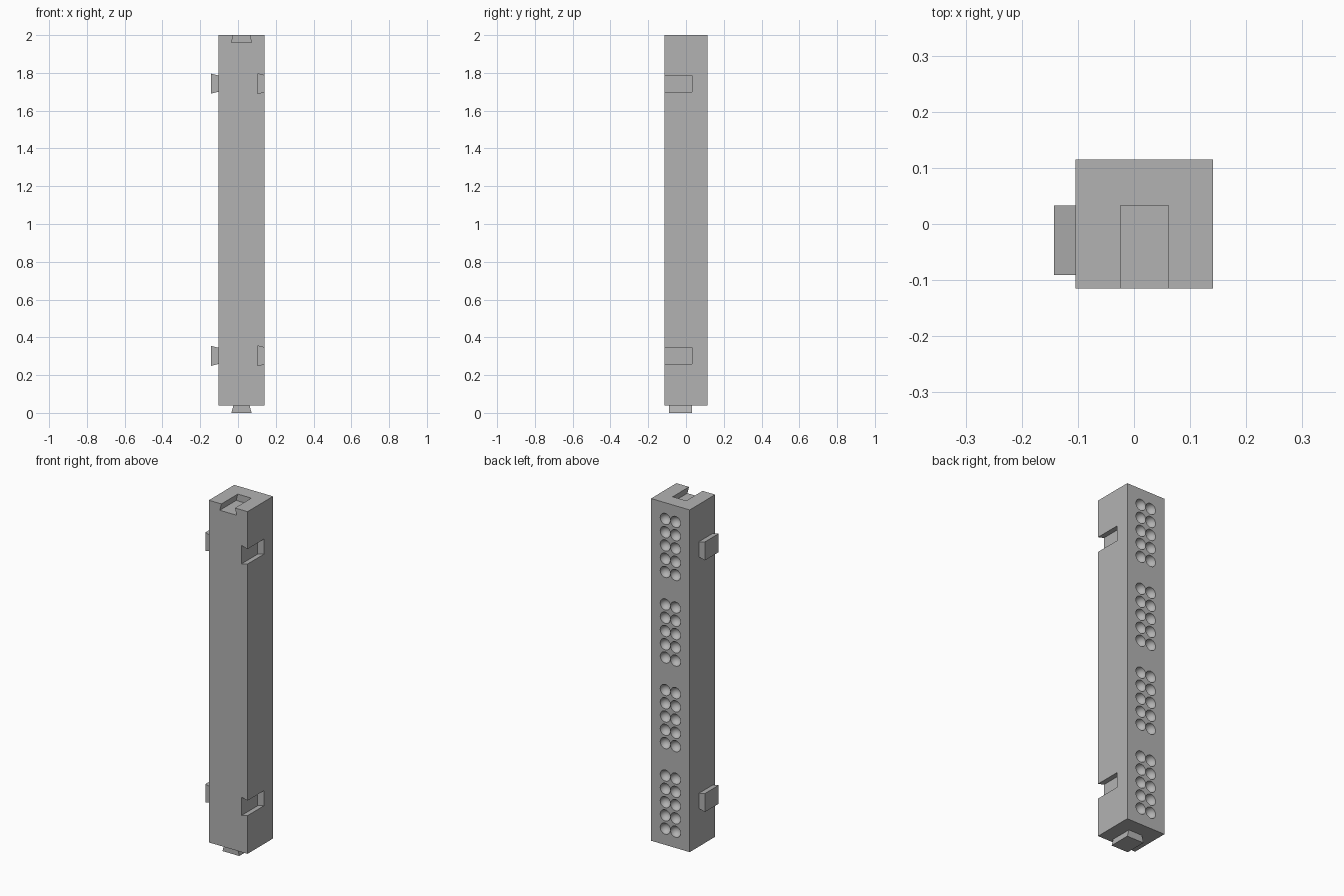
import bpy
import bmesh
from math import radians
from mathutils import Matrix, Vector

if "Cube" in bpy.data.objects:
    bpy.data.objects.remove(bpy.data.objects["Cube"])

grey = bpy.data.materials.new("plain_grey")
grey.use_nodes = True
grey.diffuse_color = (0.45, 0.45, 0.45, 1)
grey.node_tree.nodes["Principled BSDF"].inputs["Base Color"].default_value = grey.diffuse_color

# Main sizes
RIGHT, LEFT, DEPTH = -0.104, 0.141, 0.115
BOTTOM, TOP = 0.04, 2.0
MID_X = (RIGHT + LEFT) / 2
JOINT = 0.039            # height of every dovetail
NARROW, WIDE = 0.043, 0.053
JOINT_BACK = 0.033
JOINT_Z = (0.302, 1.743)


def make_object(name, bm):
    bmesh.ops.recalc_face_normals(bm, faces=bm.faces)
    mesh = bpy.data.meshes.new(name)
    bm.to_mesh(mesh)
    bm.free()
    mesh.materials.append(grey)
    obj = bpy.data.objects.new(name, mesh)
    bpy.context.collection.objects.link(obj)
    return obj


def add_dovetail(bm, origin, out, side, front, start, end):
    """Trapezoid prism along y: narrow at start, widening towards end along out."""
    def half(d):
        return NARROW + (WIDE - NARROW) * d / JOINT
    profile = [(start, -half(start)), (start, half(start)),
               (end, half(end)), (end, -half(end))]
    verts = []
    for d, s in profile:
        p = Vector(origin) + Vector(out) * d + Vector(side) * s
        verts.append(bm.verts.new((p.x, front, p.z)))
    face = bm.faces.new(verts)
    new = bmesh.ops.extrude_face_region(bm, geom=[face])["geom"]
    moved = [v for v in new if isinstance(v, bmesh.types.BMVert)]
    bmesh.ops.translate(bm, verts=moved, vec=(0, JOINT_BACK - front, 0))


X, Z = (1, 0, 0), (0, 0, 1)
DOWN, TO_RIGHT = (0, 0, -1), (-1, 0, 0)

# Column body
bm = bmesh.new()
bmesh.ops.create_cube(bm, size=1)
bmesh.ops.scale(bm, vec=(LEFT - RIGHT, 2 * DEPTH, TOP - BOTTOM), verts=bm.verts)
bmesh.ops.translate(bm, vec=(MID_X, 0, (TOP + BOTTOM) / 2), verts=bm.verts)
body = make_object("column_body", bm)

# Dovetail sockets, open at the front
bm = bmesh.new()
for z in JOINT_Z:
    add_dovetail(bm, (LEFT, 0, z), TO_RIGHT, Z, -0.2, -0.02, JOINT)
add_dovetail(bm, (MID_X, 0, TOP), DOWN, X, -0.2, -0.02, JOINT)
sockets = make_object("socket_cutter", bm)

# Round dimples on the back: four groups of two by five
bm = bmesh.new()
block = (TOP - BOTTOM) / 4
for group in range(4):
    for row in range(5):
        for column in (-1, 1):
            z = BOTTOM + block * (group + 0.5) + (row - 2) * 0.076
            place = (Matrix.Translation((MID_X + column * 0.0325, DEPTH, z))
                     @ Matrix.Rotation(radians(90), 4, "X"))
            bmesh.ops.create_uvsphere(bm, u_segments=24, v_segments=12,
                                      radius=0.032, matrix=place)
dimples = make_object("dimple_cutter", bm)

# Cut the body, then remove the cutters
for cutter in (sockets, dimples):
    cutter.hide_render = True
    mod = body.modifiers.new(cutter.name, "BOOLEAN")
    mod.operation = "DIFFERENCE"
    mod.solver = "EXACT"
    mod.object = cutter
bpy.context.view_layer.update()
evaluated = body.evaluated_get(bpy.context.evaluated_depsgraph_get())
cut_mesh = bpy.data.meshes.new_from_object(evaluated)
body.modifiers.clear()
body.data = cut_mesh
for cutter in (sockets, dimples):
    bpy.data.objects.remove(cutter)

for obj in bpy.context.selected_objects:
    obj.select_set(False)
body.select_set(True)
bpy.context.view_layer.objects.active = body
bpy.ops.object.shade_smooth_by_angle(angle=radians(30))

# Dovetail tabs on the right side and underneath
tabs = [("lower_side_tab", (RIGHT, 0, JOINT_Z[0]), TO_RIGHT, Z),
        ("upper_side_tab", (RIGHT, 0, JOINT_Z[1]), TO_RIGHT, Z),
        ("bottom_tab", (MID_X, 0, BOTTOM), DOWN, X)]
for name, origin, out, side in tabs:
    bm = bmesh.new()
    add_dovetail(bm, origin, out, side, -0.091, 0, JOINT if side == Z else BOTTOM)
    make_object(name, bm)
